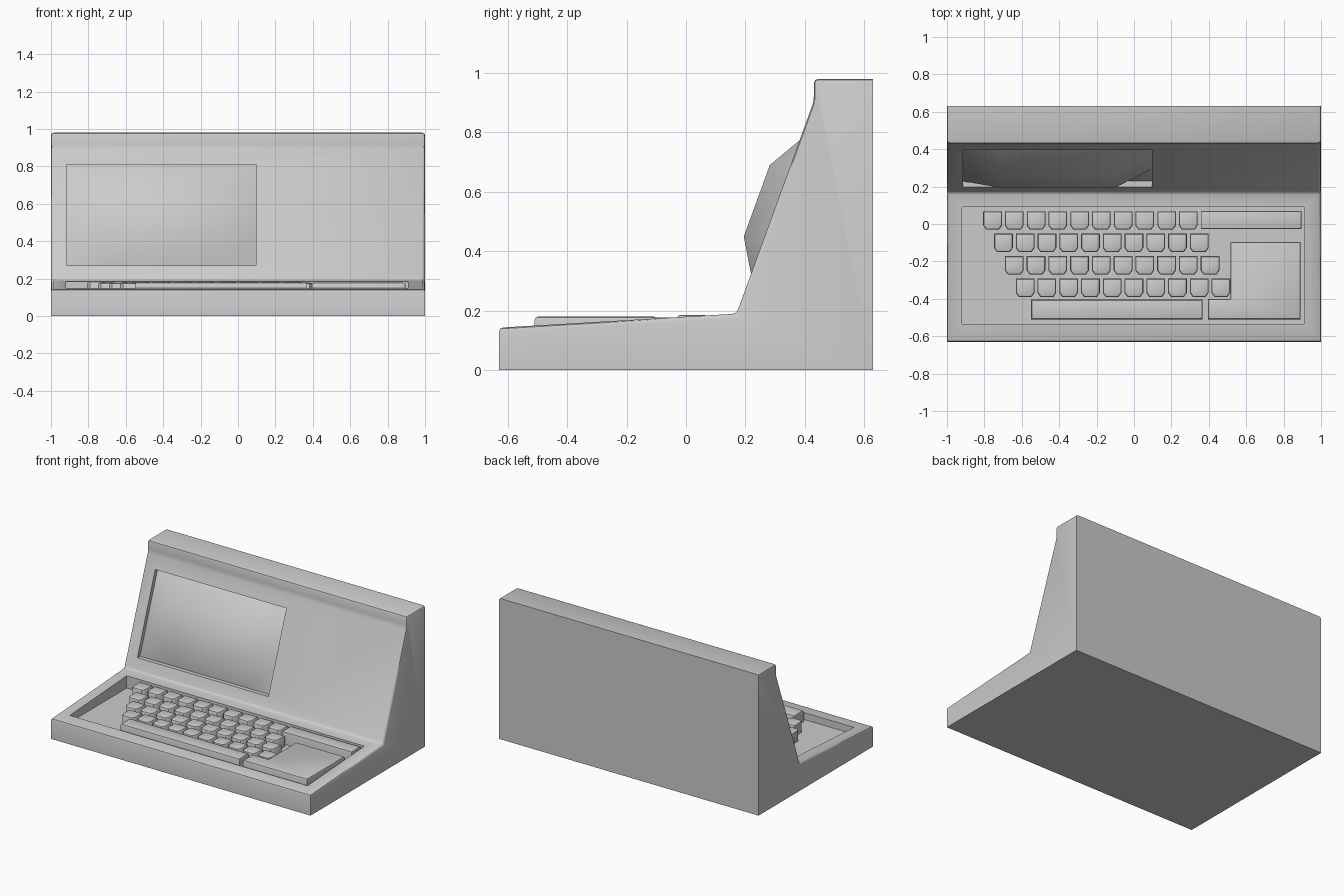
import bpy, bmesh, math
from mathutils import Vector

if "Cube" in bpy.data.objects:
    bpy.data.objects.remove(bpy.data.objects["Cube"])


def finish(name, bm):
    bmesh.ops.recalc_face_normals(bm, faces=bm.faces)
    mesh = bpy.data.meshes.new(name)
    bm.to_mesh(mesh)
    bm.free()
    ob = bpy.data.objects.new(name, mesh)
    bpy.context.collection.objects.link(ob)
    return ob


def extrude(points, offset):
    """Closed prism: 3D outline extruded by an offset vector."""
    bm = bmesh.new()
    face = bm.faces.new([bm.verts.new(p) for p in points])
    res = bmesh.ops.extrude_face_region(bm, geom=[face], use_keep_orig=True)
    moved = [g for g in res["geom"] if isinstance(g, bmesh.types.BMVert)]
    bmesh.ops.translate(bm, verts=moved, vec=Vector(offset))
    bmesh.ops.recalc_face_normals(bm, faces=bm.faces)
    return bm


def side_prism(profile, x0, x1):
    return extrude([(x0, y, z) for y, z in profile], (x1 - x0, 0, 0))


def smooth(ob, angle=35):
    bpy.ops.object.select_all(action='DESELECT')
    ob.select_set(True)
    bpy.context.view_layer.objects.active = ob
    bpy.ops.object.shade_smooth_by_angle(angle=math.radians(angle))


def key_block(name, outline, z0, z1, bevel=0.012):
    """Key cap with softened top edge."""
    bm = extrude([(x, y, z0) for x, y in outline], (0, 0, z1 - z0))
    top = [e for e in bm.edges if all(v.co.z > z1 - 1e-4 for v in e.verts)]
    bmesh.ops.bevel(bm, geom=top, offset=bevel, segments=2, profile=0.5, affect='EDGES')
    ob = finish(name, bm)
    smooth(ob, 40)
    return ob


def rect(x0, x1, y0, y1):
    return [(x0, y0), (x1, y0), (x1, y1), (x0, y1)]


def panel_y(z):
    """Depth of the sloping front panel at height z."""
    return 0.17 + (z - 0.19) * 0.26 / 0.715


# Housing: one side profile with softened front and rim edges
bm = side_prism([(-0.63, 0), (0.63, 0), (0.63, 0.98), (0.43, 0.98), (0.43, 0.905),
                 (0.17, 0.19), (-0.63, 0.143)], -1, 1)
rim = [e for e in bm.edges if all(v.co.z > 0.1 for v in e.verts)
       and not all(v.co.y > 0.62 for v in e.verts)]
bmesh.ops.bevel(bm, geom=rim, offset=0.014, segments=2, profile=0.5, affect='EDGES')
housing = finish("housing", bm)

# Cutters for the keyboard well and the screen opening
FLOOR = 0.1
well = finish("keyboard_well_cutter", side_prism(
    [(-0.535, FLOOR), (0.09, FLOOR), (0.09, 0.3), (-0.535, 0.3)], -0.92, 0.91))
zb, zt = 0.27, 0.81
opening = finish("screen_opening_cutter", side_prism(
    [(panel_y(zb) - 0.1, zb), (panel_y(zb) + 0.045, zb),
     (panel_y(zt) + 0.045, zt), (panel_y(zt) - 0.1, zt)], -0.915, 0.095))
bpy.context.view_layer.objects.active = housing
for cutter in (well, opening):
    mod = housing.modifiers.new(cutter.name, 'BOOLEAN')
    mod.operation, mod.solver, mod.object = 'DIFFERENCE', 'EXACT', cutter
    bpy.ops.object.modifier_apply(modifier=mod.name)
    bpy.data.objects.remove(cutter)
smooth(housing)

# Bulging screen: coarse grid with raised centre
xs, zs = (-0.915, -0.72, -0.10, 0.095), (zb, 0.45, 0.69, zt)
bm = bmesh.new()
grid = [[bm.verts.new((x, panel_y(z) + (-0.07 if i in (1, 2) and j in (1, 2) else 0.03), z))
         for i, x in enumerate(xs)] for j, z in enumerate(zs)]
for j in range(3):
    for i in range(3):
        bm.faces.new((grid[j][i], grid[j][i + 1], grid[j + 1][i + 1], grid[j + 1][i]))
bm.normal_update()
screen = finish("screen", bm)
if screen.data.polygons[4].normal.y > 0:
    screen.data.flip_normals()
smooth(screen, 180)

# Four staggered rows of ten keys
cap = [(-0.05, 0.048), (0.05, 0.048), (0.05, -0.028), (0.034, -0.05),
       (-0.034, -0.05), (-0.05, -0.028)]
rows = [(-0.756, 0.02, 0.186), (-0.698, -0.1, 0.178), (-0.64, -0.22, 0.177), (-0.582, -0.34, 0.177)]
for r, (x0, y0, top) in enumerate(rows):
    first = key_block(f"key_{r}_0", cap, FLOOR - 0.005, top)
    first.location = (x0, y0, 0)
    for i in range(1, 10):
        key = bpy.data.objects.new(f"key_{r}_{i}", first.data)
        key.location = (x0 + 0.1163 * i, y0, 0)
        bpy.context.collection.objects.link(key)

# Space bar, long upper bar and L-shaped side plate
key_block("space_bar", rect(-0.55, 0.367, -0.51, -0.405), FLOOR - 0.005, 0.18)
key_block("upper_bar", rect(0.357, 0.895, -0.027, 0.07), FLOOR - 0.005, 0.186, 0.008)
key_block("side_plate", [(0.515, -0.095), (0.515, -0.4), (0.395, -0.4), (0.395, -0.51),
                         (0.89, -0.51), (0.89, -0.095)], FLOOR - 0.005, 0.18)
